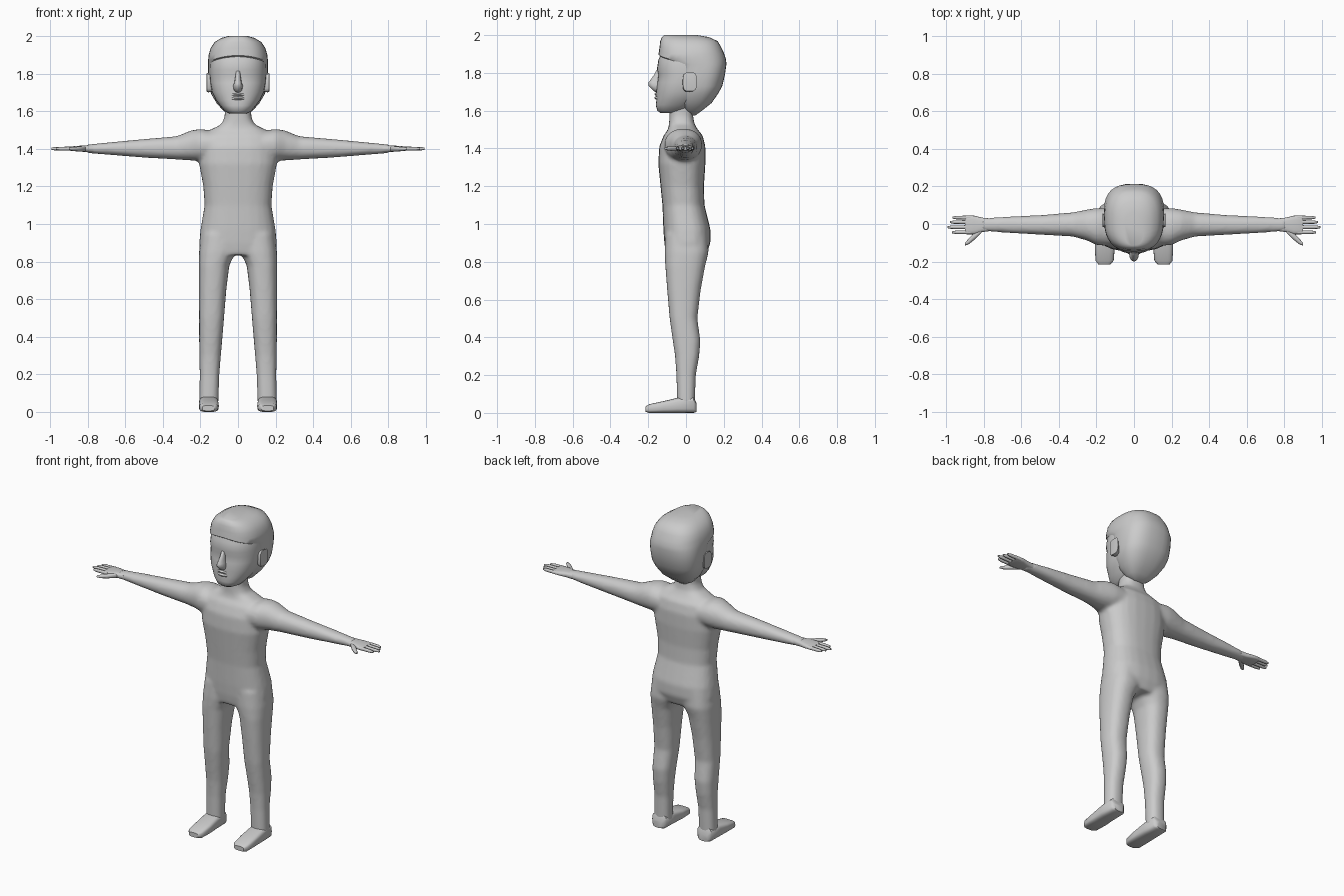
import bpy, bmesh
from math import cos, sin, pi, copysign


def loft(bm, axis, rings, side=1, power=2.5, n=24):
    """Loft superellipse rings (t, a0, a1, b0, b1) along an axis; side=-1 mirrors x."""
    loops = []
    for t, a0, a1, b0, b1 in rings:
        loop = []
        for i in range(n):
            c, s = cos(2 * pi * i / n), sin(2 * pi * i / n)
            a = (a0 + a1) / 2 + (a1 - a0) / 2 * copysign(abs(c) ** (2 / power), c)
            b = (b0 + b1) / 2 + (b1 - b0) / 2 * copysign(abs(s) ** (2 / power), s)
            x, y, z = {'x': (t, a, b), 'y': (a, t, b), 'z': (a, b, t)}[axis]
            loop.append(bm.verts.new((side * x, y, z)))
        loops.append(loop)
    for p, q in zip(loops, loops[1:]):
        for i in range(n):
            j = (i + 1) % n
            bm.faces.new((p[i], p[j], q[j], q[i]))
    bm.faces.new(loops[0])
    bm.faces.new(loops[-1])


def finish(name, bm, angle=50):
    bmesh.ops.recalc_face_normals(bm, faces=bm.faces)
    me = bpy.data.meshes.new(name)
    bm.to_mesh(me)
    bm.free()
    ob = bpy.data.objects.new(name, me)
    bpy.context.collection.objects.link(ob)
    bpy.ops.object.select_all(action='DESELECT')
    ob.select_set(True)
    bpy.context.view_layer.objects.active = ob
    bpy.ops.object.shade_smooth_by_angle(angle=angle * pi / 180)
    return ob


def centred(rows):
    """(z, half width, y0, y1) -> ring symmetric in x."""
    return [(z, -w, w, y0, y1) for z, w, y0, y1 in rows]


# Body: torso with neck, arms and legs fused into one skin
bm = bmesh.new()
loft(bm, 'z', centred([
    (0.835, .19, -.105, .105), (0.90, .207, -.115, .13), (0.97, .20, -.12, .13),
    (1.10, .178, -.125, .098), (1.20, .185, -.135, .095), (1.32, .207, -.147, .103),
    (1.41, .205, -.142, .103), (1.47, .19, -.118, .088), (1.50, .15, -.095, .062),
    (1.53, .088, -.09, .045), (1.57, .071, -.088, .038), (1.66, .071, -.085, .038)]))
arm = [(.10, -.12, .085, 1.345, 1.49), (.20, -.112, .085, 1.335, 1.506),
       (.25, -.088, .077, 1.338, 1.498), (.325, -.067, .062, 1.343, 1.467),
       (.50, -.057, .047, 1.353, 1.452), (.65, -.049, .041, 1.365, 1.438),
       (.81, -.038, .03, 1.378, 1.422)]
leg = [(.95, .0, .195, -.11, .115), (.85, .012, .208, -.113, .12),
       (.78, .046, .209, -.11, .102), (.65, .062, .208, -.1, .078),
       (.50, .074, .207, -.087, .06), (.38, .084, .207, -.07, .077),
       (.30, .091, .206, -.058, .07), (.20, .099, .204, -.051, .052),
       (.04, .104, .207, -.047, .047)]
for s in (1, -1):
    loft(bm, 'x', arm, s, 2.2)
    loft(bm, 'z', leg, s, 2.4)
body = finish("body", bm)
rm = body.modifiers.new("fuse", 'REMESH')
rm.mode = 'VOXEL'
rm.voxel_size = 0.011
rm.use_smooth_shade = True
sm = body.modifiers.new("soften", 'SMOOTH')
sm.factor, sm.iterations = 0.5, 6

# Feet and hands
finger_rows = [(.034, .965), (.010, .978), (-.017, .992), (-.044, .968)]
for s, label in ((1, "left"), (-1, "right")):
    bm = bmesh.new()
    loft(bm, 'y', [(.056, .125, .19, .005, .05), (.04, .107, .206, 0, .085),
                   (-.045, .105, .208, 0, .08), (-.12, .102, .208, 0, .062),
                   (-.195, .108, .205, 0, .046), (-.215, .125, .19, .006, .034)], s, 3.5)
    finish(label + "_foot", bm)

    bm = bmesh.new()
    loft(bm, 'x', [(.77, -.038, .03, 1.38, 1.42), (.81, -.043, .034, 1.383, 1.418),
                   (.85, -.055, .044, 1.386, 1.416), (.89, -.055, .046, 1.389, 1.412),
                   (.90, -.05, .042, 1.392, 1.409)], s, 3, 16)
    for y, tip in finger_rows:
        loft(bm, 'x', [(.87, y - .011, y + .011, 1.39, 1.412),
                       (tip - .02, y - .009, y + .009, 1.391, 1.41),
                       (tip, y - .005, y + .005, 1.395, 1.406)], s, 2.2, 8)
    loft(bm, 'x', [(.81, -.045, -.015, 1.386, 1.412), (.85, -.085, -.045, 1.386, 1.412),
                   (.88, -.108, -.079, 1.389, 1.41), (.90, -.115, -.1, 1.394, 1.406)], s, 2.2, 10)
    finish(label + "_hand", bm)

# Head with chin, mouth and brow profile
bm = bmesh.new()
loft(bm, 'z', centred([
    (1.588, .045, -.135, -.03), (1.60, .07, -.152, .01), (1.63, .095, -.16, .05),
    (1.66, .118, -.156, .09), (1.70, .137, -.158, .12), (1.75, .147, -.152, .14),
    (1.79, .150, -.146, .15), (1.82, .150, -.154, .15), (1.87, .147, -.146, .15),
    (1.93, .13, -.12, .13)]), power=2.3, n=32)
finish("head", bm)

# Nose
bm = bmesh.new()
loft(bm, 'z', centred([
    (1.70, .010, -.165, -.12), (1.71, .022, -.178, -.12), (1.735, .026, -.2, -.12),
    (1.75, .020, -.198, -.12), (1.785, .014, -.172, -.12), (1.815, .012, -.156, -.12)]),
    power=2, n=12)
finish("nose", bm, 70)

# Lips
bm = bmesh.new()
for z in (1.688, 1.668):
    loft(bm, 'x', [(x, -.150 - d, -.11, z - h, z + h) for x, d, h in
                   ((-.055, -.02, .003), (-.03, .009, .01), (0, .018, .012),
                    (.03, .009, .01), (.055, -.02, .003))], 1, 2, 10)
finish("lips", bm, 70)

# Hair cap: fringe over the forehead, tapering to the nape
bm = bmesh.new()
loft(bm, 'z', centred([
    (1.575, .03, .02, .05), (1.60, .075, -.01, .085), (1.64, .112, -.04, .135),
    (1.69, .142, -.05, .17), (1.73, .153, -.055, .192), (1.79, .158, -.065, .206),
    (1.845, .159, -.078, .214), (1.872, .159, -.146, .212), (1.90, .156, -.142, .203),
    (1.935, .146, -.14, .187), (1.968, .124, -.137, .168), (1.99, .088, -.127, .12),
    (2.0, .05, -.115, .06)]), power=2.6, n=32)
# raise the middle of the fringe into a soft arch
for v in bm.verts:
    if 1.86 < v.co.z < 1.91 and v.co.y < -.1:
        v.co.z += .025 * max(0, 1 - (v.co.x / .14) ** 2)
finish("hair", bm)

# Ears
for s, label in ((1, "left"), (-1, "right")):
    bm = bmesh.new()
    loft(bm, 'x', [(.13, -.005, .04, 1.705, 1.79), (.158, -.018, .05, 1.70, 1.80),
                   (.166, -.016, .058, 1.703, 1.803), (.168, -.008, .048, 1.715, 1.792)],
         s, 3.5, 16)
    finish(label + "_ear", bm)
